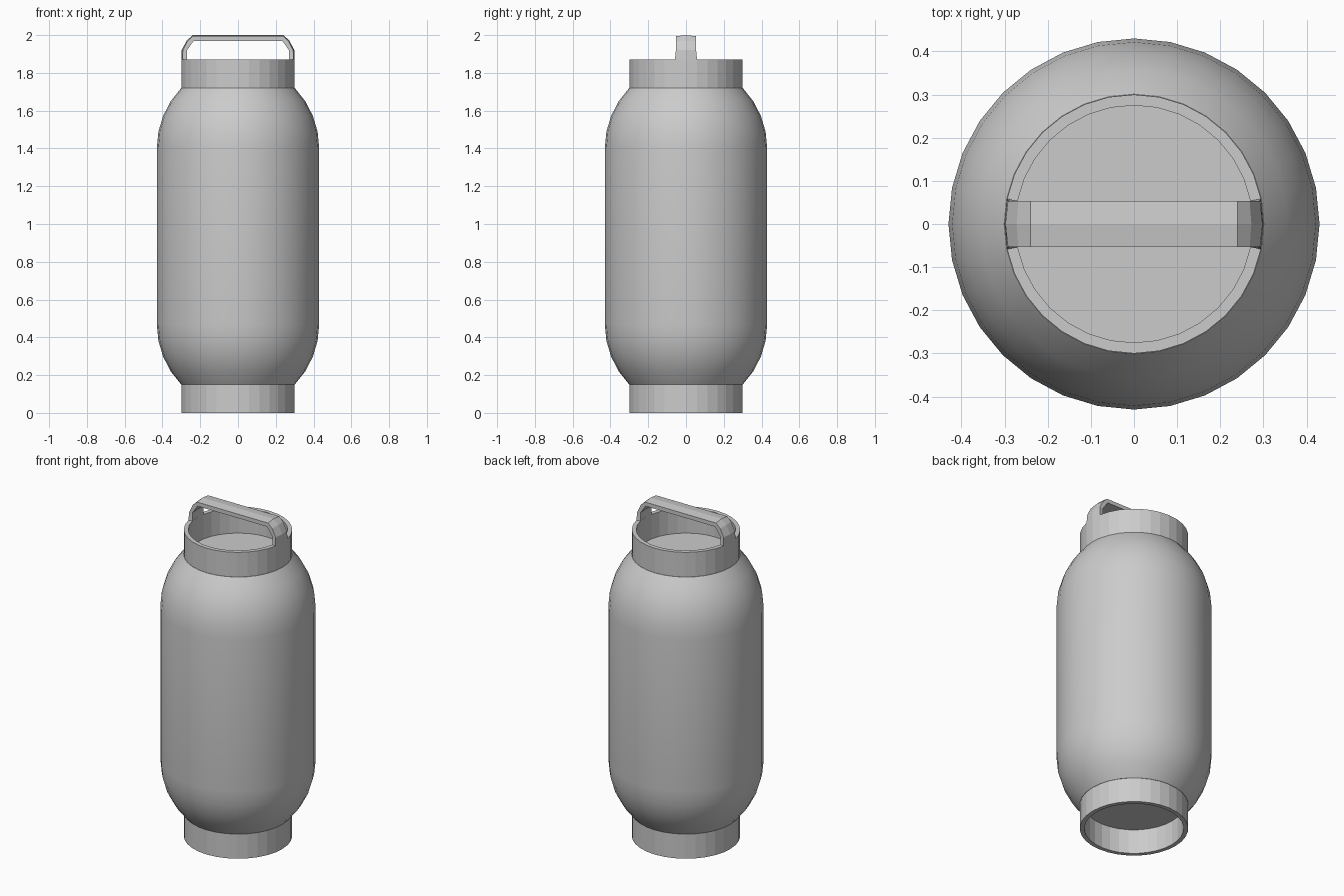
import bpy, bmesh, math

cube = bpy.data.objects.get("Cube")
if cube:
    bpy.data.objects.remove(cube, do_unlink=True)

SIDES = 32
STEP = 2 * math.pi / SIDES
RING_OUT, RING_IN, RING_H = 0.30, 0.275, 0.15
BODY_R, BODY_BOTTOM, BODY_TOP = 0.43, 0.15, 1.72

grey = bpy.data.materials.new("plain grey")
grey.use_nodes = True
colour = (0.6, 0.6, 0.6, 1)
grey.diffuse_color = colour
grey.node_tree.nodes["Principled BSDF"].inputs["Base Color"].default_value = colour


def finish(bm, name):
    bmesh.ops.recalc_face_normals(bm, faces=bm.faces)
    mesh = bpy.data.meshes.new(name)
    bm.to_mesh(mesh)
    bm.free()
    mesh.materials.append(grey)
    obj = bpy.data.objects.new(name, mesh)
    bpy.context.collection.objects.link(obj)
    return obj


def lathe(name, profile, closed=False):
    """Turn (radius, height) points round z; open profiles get flat caps."""
    bm = bmesh.new()
    rings = [[bm.verts.new((r * math.cos(i * STEP), r * math.sin(i * STEP), z))
              for i in range(SIDES)] for r, z in profile]
    pairs = list(zip(rings, rings[1:]))
    if closed:
        pairs.append((rings[-1], rings[0]))
    else:
        bm.faces.new(rings[0])
        bm.faces.new(rings[-1])
    for a, b in pairs:
        for i in range(SIDES):
            j = (i + 1) % SIDES
            bm.faces.new((a[i], a[j], b[j], b[i]))
    return finish(bm, name)


# Body: straight wall with a rounded shoulder at each end
arc_r, arc_end, segs = 0.46, math.radians(44), 4
shoulder = [(BODY_R - arc_r * (1 - math.cos(t)), 1.40 + arc_r * math.sin(t))
            for t in (arc_end * k / segs for k in range(segs + 1))]
lower = [(r, BODY_BOTTOM + BODY_TOP - z) for r, z in reversed(shoulder)]
body = lathe("body", lower + shoulder)
bpy.context.view_layer.objects.active = body
body.select_set(True)
bpy.ops.object.shade_smooth_by_angle(angle=math.radians(35))
body.select_set(False)

# Hollow rings at the foot and the neck
for name, z in (("base_ring", 0), ("neck_ring", BODY_TOP)):
    top = z + RING_H
    lathe(name, [(RING_OUT, z), (RING_OUT, top), (RING_IN, top), (RING_IN, z)], True)

# Handle: two legs rising from the neck ring, joined by a slightly ridged bar
# (outer x, outer z, inner x, inner z, sideways bulge, upward bulge)
stations = [
    (0.294, 1.87, 0.270, 1.87, 0.006, 0),
    (0.292, 1.92, 0.270, 1.92, 0.006, 0),
    (0.268, 1.968, 0.252, 1.945, 0.004, 0.003),
    (0.240, 1.994, 0.235, 1.97, 0, 0.006),
]
HALF_OUT, HALF_IN = 0.0585, 0.0537

bm = bmesh.new()


def section(side, n):
    xo, zo, xi, zi, bx, bz = stations[n]
    wo = HALF_OUT if n == 0 else HALF_IN
    points = [(xo, -wo, zo), (xo + bx, 0, zo + bz), (xo, wo, zo),
              (xi, HALF_IN, zi), (xi + bx, 0, zi), (xi, -HALF_IN, zi)]
    return [bm.verts.new((side * x, y, z)) for x, y, z in points]


last = len(stations) - 1
loops = [section(-1, n) for n in range(last + 1)]
loops += [section(1, n) for n in range(last, -1, -1)]
for a, b in zip(loops, loops[1:]):
    for i in range(6):
        j = (i + 1) % 6
        bm.faces.new((a[i], a[j], b[j], b[i]))
bm.faces.new(loops[0])
bm.faces.new(loops[-1])
finish(bm, "handle")
